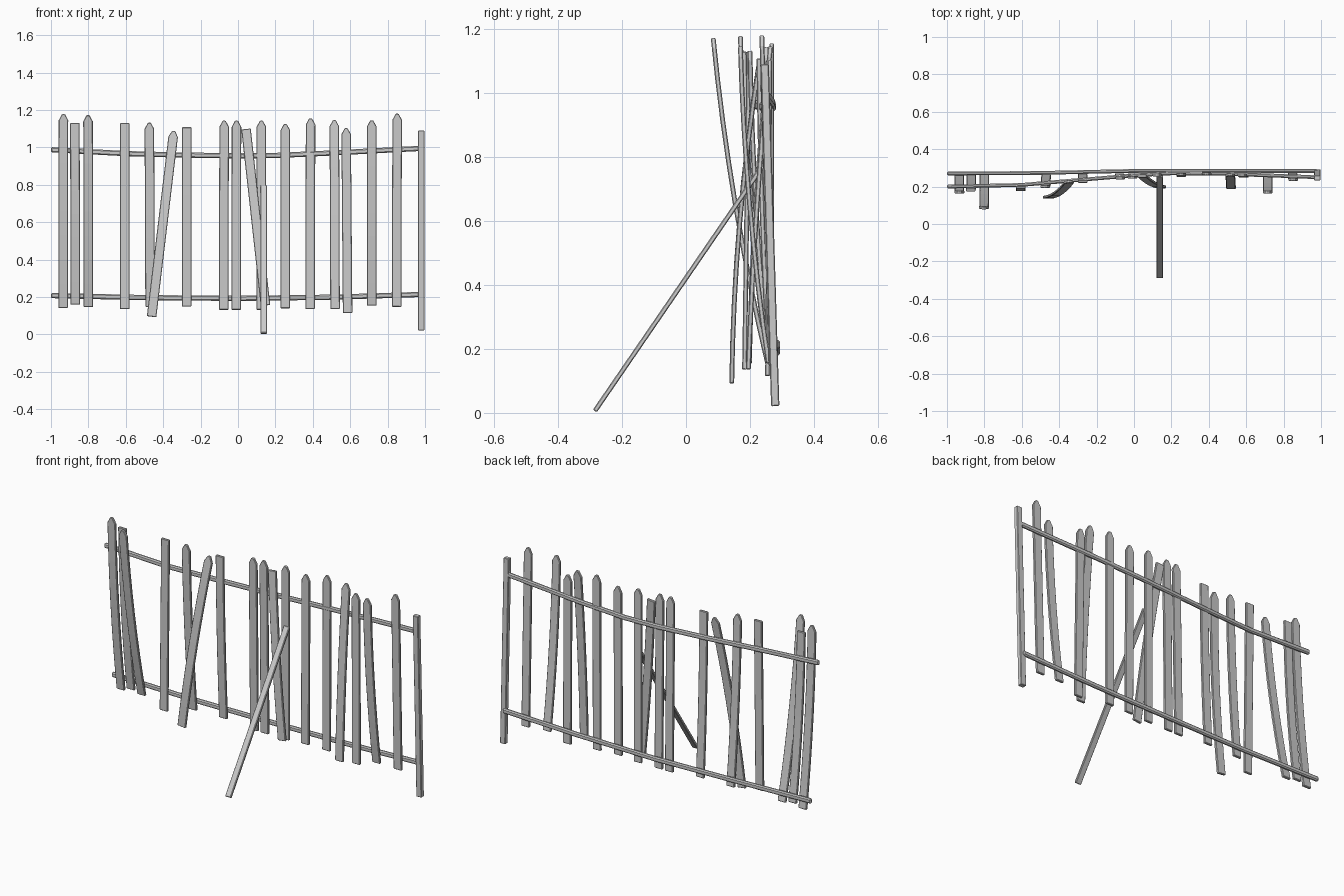
import bpy, bmesh
from mathutils import Vector

if "Cube" in bpy.data.objects:
    bpy.data.objects.remove(bpy.data.objects["Cube"])


def smooth_path(pts, n):
    """Parabola through three points, n + 1 samples."""
    a, m, b = [Vector(p) for p in pts]
    c = 2 * m - (a + b) / 2
    return [(1 - t) ** 2 * a + 2 * t * (1 - t) * c + t * t * b
            for t in [i / n for i in range(n + 1)]]


def board(name, path, w, t, pointed=False, bevel=0.003):
    """Sweep a w x t rectangle along a path, optionally with a pointed top."""
    path = [Vector(p) for p in path]
    widths = [w] * len(path)
    if pointed:
        d = (path[-1] - path[-2]).normalized()
        tip = path[-1].copy()
        path[-1] = tip - d * 0.033
        path.append(tip)
        widths.append(w * 0.3)
    bm = bmesh.new()
    rings = []
    for i, p in enumerate(path):
        tan = (path[min(i + 1, len(path) - 1)] - path[max(i - 1, 0)]).normalized()
        side = Vector((0, 1, 0)).cross(tan).normalized()
        nor = tan.cross(side).normalized()
        rings.append([bm.verts.new(p + side * (sx * widths[i] / 2) + nor * (sy * t / 2))
                      for sx, sy in ((-1, -1), (1, -1), (1, 1), (-1, 1))])
    for r0, r1 in zip(rings, rings[1:]):
        for k in range(4):
            j = (k + 1) % 4
            bm.faces.new((r0[k], r0[j], r1[j], r1[k]))
    bm.faces.new(rings[0][::-1])
    bm.faces.new(rings[-1])
    bmesh.ops.recalc_face_normals(bm, faces=bm.faces)
    me = bpy.data.meshes.new(name)
    bm.to_mesh(me)
    bm.free()
    ob = bpy.data.objects.new(name, me)
    bpy.context.collection.objects.link(ob)
    mod = ob.modifiers.new("soft_edges", 'BEVEL')
    mod.width = bevel
    mod.segments = 1
    mod.limit_method = 'ANGLE'
    return ob


# Pickets: bottom x, y, z / top x, y, z / forward bow / pointed top
pickets = [
    (-.935, .258, .142, -.933, .17, 1.178, .015, True),
    (-.870, .258, .160, -.872, .182, 1.13, .015, False),
    (-.800, .257, .147, -.802, .085, 1.172, .018, True),
    (-.605, .183, .135, -.605, .197, 1.13, 0, False),
    (-.470, .258, .148, -.474, .20, 1.132, .01, True),
    (-.462, .143, .095, -.343, .228, 1.088, .018, True),
    (-.275, .260, .150, -.275, .228, 1.108, .006, False),
    (-.077, .262, .132, -.074, .246, 1.143, 0, True),
    (-.009, .262, .132, -.008, .25, 1.143, 0, True),
    (.147, .198, .155, .043, .257, 1.098, .01, False),
    (.125, .262, .132, .125, .262, 1.143, 0, True),
    (.253, .260, .140, .253, .266, 1.125, 0, True),
    (.386, .266, .136, .388, .268, 1.155, 0, True),
    (.519, .195, .136, .515, .264, 1.145, .008, True),
    (.586, .255, .115, .578, .262, 1.103, 0, True),
    (.715, .258, .155, .715, .17, 1.145, .015, True),
    (.848, .265, .148, .851, .237, 1.180, 0, True),
]
for i, (x0, y0, z0, x1, y1, z1, bow, pt) in enumerate(pickets):
    mid = ((x0 + x1) / 2, (y0 + y1) / 2 - bow, (z0 + z1) / 2)
    board(f"picket_{i + 1}", smooth_path([(x0, y0, z0), mid, (x1, y1, z1)], 8),
          0.051, 0.015, pt)

# Sagging rails behind the pickets
board("top_rail", [(-1, .2, .988), (-.6, .209, .967), (-.3, .235, .959), (0, .260, .955),
                   (.2, .271, .957), (.5, .268, .970), (.98, .25, .995)],
      0.028, 0.02, bevel=0.006)
board("bottom_rail", [(-1, .27, .208), (-.5, .273, .197), (0, .284, .193),
                      (.5, .284, .199), (.98, .284, .214)],
      0.028, 0.02, bevel=0.006)

# End post
board("end_post", [(.98, .279, .021), (.98, .246, 1.09)], 0.034, 0.026)

# Diagonal prop in front
board("prop", [(.137, -.285, .006), (.138, .256, .795)], 0.036, 0.015)
